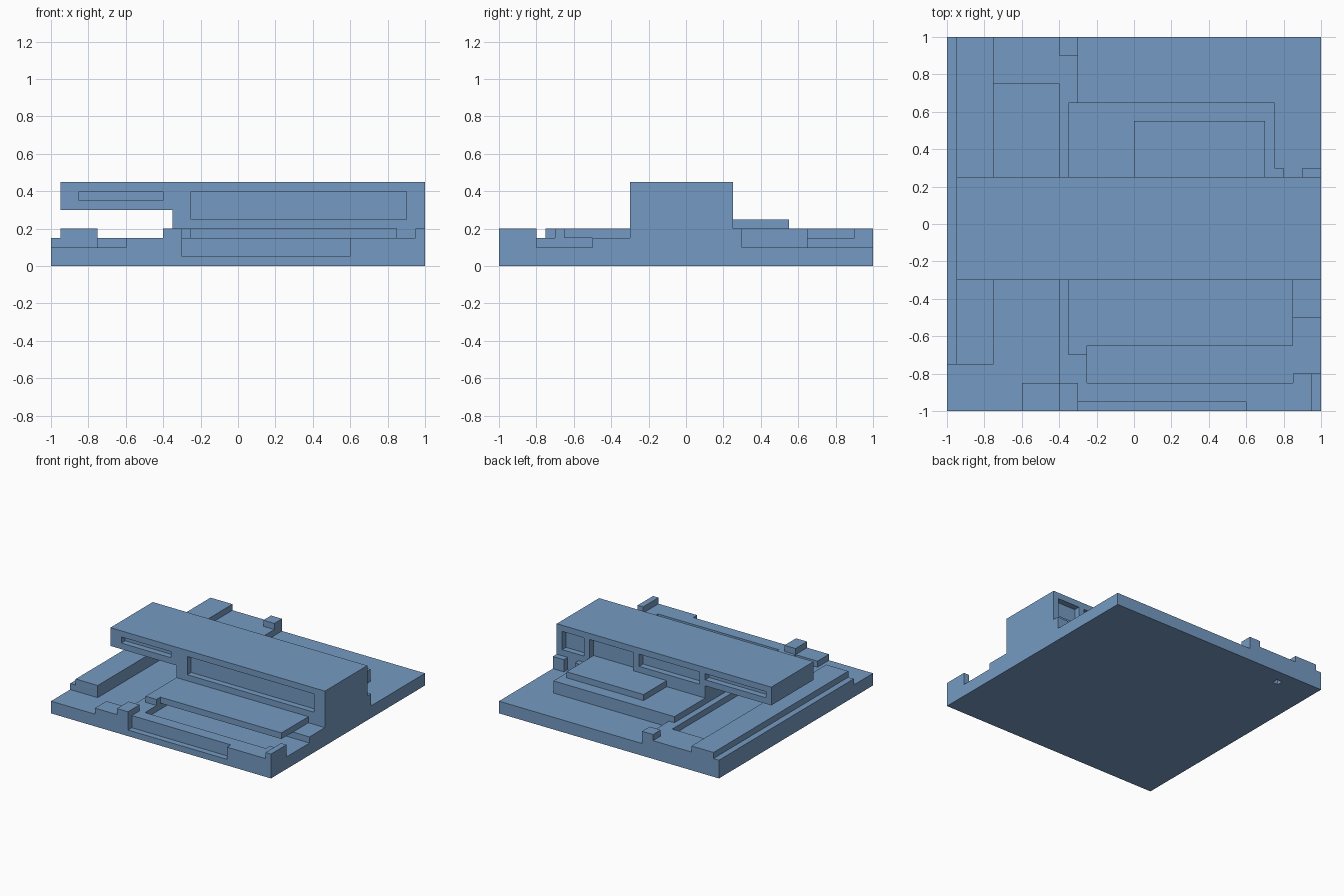
import bpy, bmesh

if "Cube" in bpy.data.objects:
    bpy.data.objects.remove(bpy.data.objects["Cube"])

blue = bpy.data.materials.new("slate blue")
blue.diffuse_color = (0.178, 0.323, 0.539, 1)
blue.use_nodes = True
blue.node_tree.nodes["Principled BSDF"].inputs["Base Color"].default_value = blue.diffuse_color


def finish(name, bm):
    bmesh.ops.remove_doubles(bm, verts=bm.verts, dist=1e-5)
    bmesh.ops.recalc_face_normals(bm, faces=bm.faces)
    me = bpy.data.meshes.new(name)
    bm.to_mesh(me)
    bm.free()
    me.materials.append(blue)
    ob = bpy.data.objects.new(name, me)
    bpy.context.collection.objects.link(ob)
    return ob


def prism(name, outline, axis, lo, hi):
    """Extrude a 2D outline along y or z."""
    bm = bmesh.new()
    place = (lambda a, b: (a, lo, b)) if axis == 'y' else (lambda a, b: (a, b, lo))
    step = (0, hi - lo, 0) if axis == 'y' else (0, 0, hi - lo)
    face = bm.faces.new([bm.verts.new(place(a, b)) for a, b in outline])
    new = bmesh.ops.extrude_face_region(bm, geom=[face])['geom']
    bmesh.ops.translate(bm, vec=step,
                        verts=[v for v in new if isinstance(v, bmesh.types.BMVert)])
    return finish(name, bm)


def box(name, x0, x1, y0, y1, z0, z1):
    return prism(name, [(x0, y0), (x1, y0), (x1, y1), (x0, y1)], 'z', z0, z1)


# Terraced ground: rectangles (x0, x1, y0, y1, height), later ones win
levels = [
    (-1, 1, -1, 1, 0.10),             # lowest lawn
    (-0.4, 1, -1, 0.25, 0.15),        # front terrace
    (-0.4, -0.3, 0.25, 1, 0.15),      # back garden edge
    (-0.75, -0.4, 0.75, 1, 0.15),     # driveway head
    (-0.6, -0.4, -1, -0.85, 0.15),    # front step
    (-1, -0.95, -0.75, 1, 0.15),      # side ledge
    (-0.95, -0.75, -0.75, 1, 0.20),   # side wall
    (-0.25, 0.85, -0.85, -0.5, 0.10), # sunken pool
    (0.85, 1, -0.8, -0.5, 0.10),      # pool outlet
    (-0.3, 0.6, -1, -0.95, 0.05),     # front trough
    (-0.4, -0.3, -1, -0.85, 0.20),    # front post
    (0.95, 1, -1, -0.8, 0.20),        # corner post
    (-0.4, -0.3, 0.9, 1, 0.20),       # back post
    (-0.35, 0.75, 0.25, 0.65, 0.20),  # back terrace
    (0.75, 0.8, 0.25, 0.3, 0.20),     # door jamb
    (0.9, 1, 0.25, 0.3, 0.20),        # door block
]
pit = (-0.7, -0.65, 0.85, 0.9, 0.05)  # small pit underneath


def inside(r, x, y):
    return r[0] < x < r[1] and r[2] < y < r[3]


xs = sorted({v for r in levels + [pit] for v in r[:2]})
ys = sorted({v for r in levels + [pit] for v in r[2:4]})


def column(i, j):
    """Bottom and top of one ground cell, None outside the plot."""
    if not (0 <= i < len(xs) - 1 and 0 <= j < len(ys) - 1):
        return None
    x, y = (xs[i] + xs[i + 1]) / 2, (ys[j] + ys[j + 1]) / 2
    top = [r[4] for r in levels if inside(r, x, y)][-1]
    return (pit[4] if inside(pit, x, y) else 0, top)


bm = bmesh.new()


def quad(pts):
    f = bm.faces.new([bm.verts.new(p) for p in pts])
    f.normal_update()


for i in range(len(xs) - 1):
    for j in range(len(ys) - 1):
        lo, hi = column(i, j)
        x0, x1, y0, y1 = xs[i], xs[i + 1], ys[j], ys[j + 1]
        quad([(x0, y0, hi), (x1, y0, hi), (x1, y1, hi), (x0, y1, hi)])
        quad([(x0, y1, lo), (x1, y1, lo), (x1, y0, lo), (x0, y0, lo)])
        sides = [((x0, y0), (x1, y0), 0, -1), ((x1, y0), (x1, y1), 1, 0),
                 ((x1, y1), (x0, y1), 0, 1), ((x0, y1), (x0, y0), -1, 0)]
        for a, b, di, dj in sides:
            other = column(i + di, j + dj)
            olo, ohi = other if other else (hi, hi)
            spans = [(max(lo, ohi), hi), (lo, min(hi, olo))] if other else [(lo, hi)]
            for s, e in spans:
                if e - s > 1e-6:
                    quad([(*a, s), (*b, s), (*b, e), (*a, e)])
# Normals are already outward, so the mesh is written directly
me = bpy.data.meshes.new("terraced_ground")
bmesh.ops.remove_doubles(bm, verts=bm.verts, dist=1e-5)
bm.to_mesh(me)
bm.free()
me.materials.append(blue)
bpy.context.collection.objects.link(bpy.data.objects.new("terraced_ground", me))

# Deck reaching over the pool, and raised back patio
prism("pool_deck", [(-0.35, -0.3), (-0.35, -0.7), (-0.25, -0.7), (-0.25, -0.65),
                    (0.85, -0.65), (0.85, -0.3)], 'z', 0.15, 0.2)
box("back_patio", 0, 0.7, 0.25, 0.55, 0.2, 0.25)

# House with a cantilevered end
house = prism("house", [(-0.95, 0.3), (-0.35, 0.3), (-0.35, 0.15), (1, 0.15),
                        (1, 0.45), (-0.95, 0.45)], 'y', -0.3, 0.25)
# Foundation face behind the door gap
# Windows (x0, x1, sill, front or back), all with their heads at 0.4
windows = [(-0.85, -0.4, 0.35, -0.3), (-0.25, 0.9, 0.25, -0.3),
           (0.75, 0.95, 0.25, 0.25), (0.3, 0.7, 0.25, 0.25),
           (-0.3, 0.25, 0.3, 0.25), (-0.9, -0.35, 0.35, 0.25)]
for x0, x1, sill, y in windows:
    cutter = box("window_cutter", x0, x1, y - 0.05, y + 0.05, sill, 0.4)
    cutter.hide_render = True
    cutter.hide_set(True)
    mod = house.modifiers.new("window", 'BOOLEAN')
    mod.operation = 'DIFFERENCE'
    mod.solver = 'EXACT'
    mod.object = cutter
